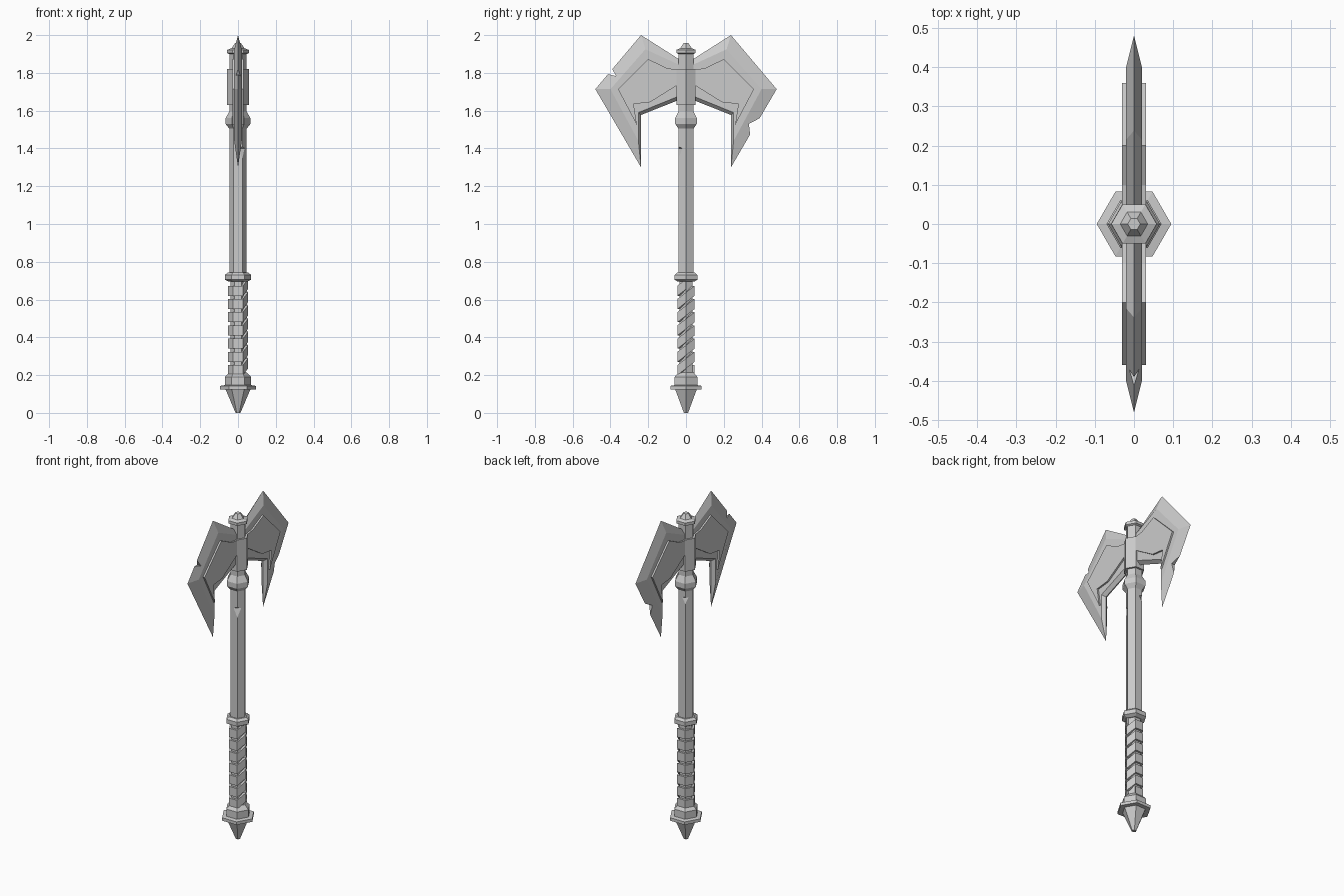
import bpy
import bmesh
from math import sin, cos, pi, radians
from mathutils import Matrix

cube = bpy.data.objects.get("Cube")
if cube:
    bpy.data.objects.remove(cube, do_unlink=True)

STEEL = (0.6, 0.6, 0.6, 1)
steel = bpy.data.materials.new("grey_steel")
steel.use_nodes = True
steel.diffuse_color = STEEL
steel.node_tree.nodes["Principled BSDF"].inputs["Base Color"].default_value = STEEL


def finish(name, bm):
    bmesh.ops.recalc_face_normals(bm, faces=bm.faces)
    mesh = bpy.data.meshes.new(name)
    bm.to_mesh(mesh)
    bm.free()
    mesh.materials.append(steel)
    obj = bpy.data.objects.new(name, mesh)
    bpy.context.scene.collection.objects.link(obj)
    return obj


def loft(name, rings, closed=False):
    """Skin consecutive point rings; cap the ends unless closed."""
    bm = bmesh.new()
    loops = [[bm.verts.new(p) for p in ring] for ring in rings]
    n = len(loops[0])
    for a, b in zip(loops, loops[1:]):
        for i in range(n):
            j = (i + 1) % n
            bm.faces.new((a[i], a[j], b[j], b[i]))
    bm.faces.new(loops[0])
    bm.faces.new(loops[-1])
    return finish(name, bm)


def hex_turn(name, profile):
    """Six-sided turned part from (radius, height) pairs."""
    return loft(name, [[(r * cos(k * pi / 3), r * sin(k * pi / 3), z)
                        for k in range(6)] for r, z in profile])


def plate(name, points, half):
    """Flat plate in the y-z plane."""
    return loft(name, [[(x, y, z) for y, z in points] for x in (-half, half)])


def cut(target, points, half, angle=0):
    cutter = plate("cutter", points, half)
    cutter.data.transform(Matrix.Rotation(radians(angle), 4, "Z"))
    cutter.hide_render = True
    mod = target.modifiers.new("nick", "BOOLEAN")
    mod.operation = "DIFFERENCE"
    mod.solver = "EXACT"
    mod.object = cutter
    bpy.context.view_layer.objects.active = target
    bpy.ops.object.modifier_apply(modifier=mod.name)
    bpy.data.objects.remove(cutter, do_unlink=True)


# Turned parts of the handle
hex_turn("pommel", [(0.013, 0), (0.066, 0.125), (0.095, 0.125), (0.095, 0.143),
                    (0.07, 0.147), (0.07, 0.19), (0.045, 0.215)])
hex_turn("grip_core", [(0.039, 0.2), (0.039, 0.72)])
hex_turn("grip_collar", [(0.05, 0.695), (0.07, 0.705), (0.07, 0.73), (0.055, 0.742)])
shaft = hex_turn("shaft", [(0.046, 0.72), (0.046, 1.91)])
hex_turn("neck_ring", [(0.046, 1.505), (0.066, 1.53), (0.066, 1.56), (0.046, 1.595)])
hex_turn("head_socket", [(0.059, 1.63), (0.059, 1.82)])
hex_turn("top_cap", [(0.047, 1.9), (0.058, 1.905), (0.058, 1.922),
                     (0.035, 1.93), (0.016, 1.957)])

# Worn chips on two shaft edges
cut(shaft, [(0.055, 1.31), (0.034, 1.4), (0.06, 1.42)], 0.05, -150)
cut(shaft, [(0.055, 1.4), (0.036, 1.465), (0.06, 1.48)], 0.05, 30)

# Grip wrap: level strip that steps up one pitch across the +x side
PITCH, BAND = 0.07, 0.053
rings = []
for turn in range(7):
    for k in range(6):
        a = (k + 1) * pi / 3
        z = 0.2 + PITCH * (turn + (0.5 if k == 5 else 0))
        rings.append([(r * cos(a), r * sin(a), z + dz) for r, dz in
                      ((0.036, 0), (0.053, 0), (0.053, BAND), (0.036, BAND))])
loft("grip_wrap", rings)

# Blades: sharp outline on the centre plane, flat cheeks inset on both sides
EDGE = [(0.03, 1.868), (0.238, 2.0), (0.48, 1.714),
        (0.238, 1.3), (0.238, 1.577), (0.03, 1.66)]
CHEEK = [(0.03, 1.84), (0.215, 1.925), (0.4, 1.714),
         (0.252, 1.44), (0.252, 1.59), (0.03, 1.68)]
INLAY = [(0.03, 1.815), (0.1, 1.825), (0.2, 1.873), (0.36, 1.714),
         (0.26, 1.524), (0.277, 1.635), (0.19, 1.645), (0.03, 1.745)]
blades = {}
for side, label in ((-1, "front"), (1, "back")):
    layers = ((-0.02, CHEEK), (0, EDGE), (0.02, CHEEK))
    blades[label] = loft(label + "_blade", [[(x, side * y, z) for y, z in pts]
                                            for x, pts in layers])
    plate(label + "_blade_inlay", [(side * y, z) for y, z in INLAY], 0.03)

# Battle nicks in the cutting edges
cut(blades["front"], [(-0.37, 1.783), (-0.4, 1.838), (-0.442, 1.8)], 0.1)
cut(blades["back"], [(0.333, 1.53), (0.413, 1.572), (0.342, 1.45)], 0.1)
